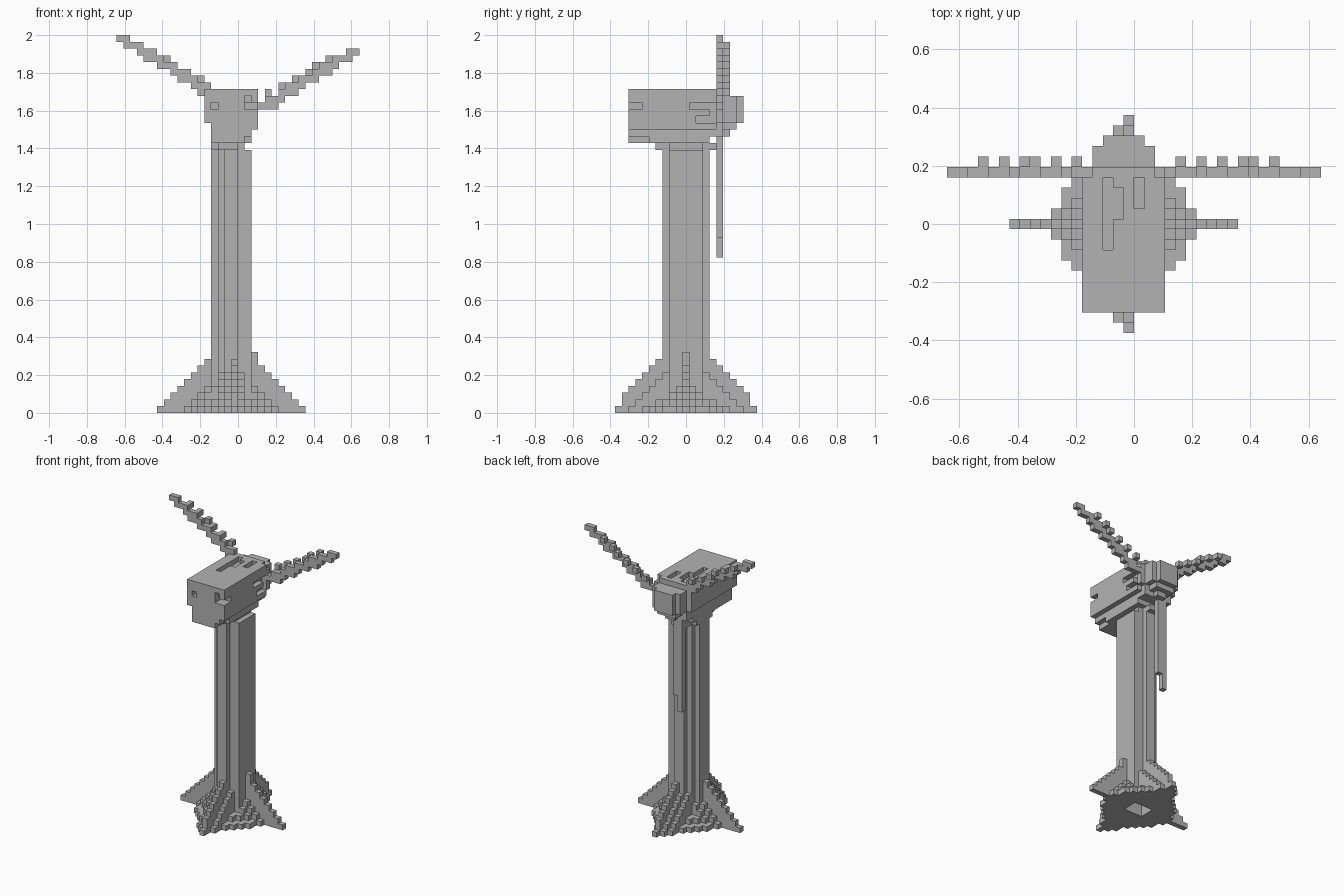
import bpy, bmesh
from mathutils import Vector

V = 1 / 28  # cell size

if "Cube" in bpy.data.objects:
    bpy.data.objects.remove(bpy.data.objects["Cube"], do_unlink=True)

grey = bpy.data.materials.new("plain grey")
grey.use_nodes = True
grey.diffuse_color = (0.45, 0.45, 0.45, 1)
grey.node_tree.nodes["Principled BSDF"].inputs["Base Color"].default_value = grey.diffuse_color


def box(xs, ys, zs):
    """Cells in half-open x, y and z ranges."""
    return {(x, y, z) for x in range(*xs) for y in range(*ys) for z in range(*zs)}


def build(name, cells):
    """Skin a set of cells with its exposed faces, then merge flat areas."""
    bm = bmesh.new()
    verts = {}

    def vert(p):
        key = tuple(p)
        if key not in verts:
            verts[key] = bm.verts.new((p[0] * V, (p[1] - 0.5) * V, p[2] * V))
        return verts[key]

    for cell in sorted(cells):
        for axis in range(3):
            for side in (0, 1):
                near = list(cell)
                near[axis] += 2 * side - 1
                if tuple(near) in cells:
                    continue
                u, w = [0, 0, 0], [0, 0, 0]
                u[(axis + 1) % 3] = w[(axis + 2) % 3] = 1
                start = list(cell)
                start[axis] += side
                a, u, w = (tuple(t) for t in (start, u, w))
                loop = [[a[i] + s * u[i] + t * w[i] for i in range(3)]
                        for s, t in ((0, 0), (1, 0), (1, 1), (0, 1))]
                if not side:
                    loop.reverse()
                bm.faces.new([vert(p) for p in loop])
    bmesh.ops.dissolve_limit(bm, angle_limit=0.01, verts=bm.verts, edges=bm.edges)
    mesh = bpy.data.meshes.new(name)
    bm.to_mesh(mesh)
    bm.free()
    mesh.materials.append(grey)
    ob = bpy.data.objects.new(name, mesh)
    bpy.context.scene.collection.objects.link(ob)
    return ob


# Hollow tower, described by its half depth in each column
hollow = box((-3, 1), (-1, 2), (0, 39))
tower = set()
for x, d in zip(range(-4, 2), (1, 2, 3, 3, 2, 2)):
    tower |= box((x, x + 1), (-d, d + 1), (0, 39))
build("tower", tower - hollow)

# Stepped base: four thin fins around a spreading core
base = box((2, 3), (0, 1), (0, 9))
for k in range(8):
    layer = (k, k + 1)
    base |= box((k - 12, 10 - k), (0, 1), layer)
    reach = 10 - k + (k > 1)
    base |= box((-1, 0), (-reach, reach + 1), layer)
    for hx, hy in ((7, 1), (6, 3), (5, 4), (4, 5), (3, 6), (2, 8), (1, 9)):
        hx, hy = max(hx - k, min(hx, 2)), max(hy - k, min(hy, 2))
        base |= box((-1 - hx, hx - 1), (-hy, hy + 1), layer)
build("base", base - tower - hollow)

# Neck between tower and housing
build("neck", box((-4, 1), (-2, 3), (39, 40)) | box((-3, 0), (-4, 5), (39, 40)))

# Housing with a narrowing underside
housing = box((-5, 3), (-8, 5), (43, 48)) | box((-4, 3), (-8, 5), (42, 43))
housing |= box((-4, 2), (-8, 5), (41, 42)) | box((-4, 1), (-8, 4), (40, 41))
housing |= box((1, 2), (-5, 4), (40, 41))
# Slots in the roof
housing -= box((-3, -2), (-2, 5), (47, 48)) | box((-2, -1), (1, 4), (47, 48))
housing -= box((0, 1), (2, 5), (47, 48))
# Grooves in the left side
housing -= box((2, 3), (1, 5), (45, 46)) | box((2, 3), (4, 5), (44, 45))
housing -= box((2, 3), (2, 5), (43, 44))
# Front corner notch and small front hole
housing -= box((1, 3), (-8, -6), (45, 46)) | box((1, 2), (-8, -7), (46, 47))
housing -= box((-4, -3), (-8, -7), (45, 46))
build("housing", housing)

# Rounded hub tapering to the back
hub = box((-4, 2), (5, 6), (41, 48)) | box((-5, 3), (5, 6), (43, 47))
hub |= box((-4, 2), (6, 8), (43, 47)) | box((-3, 1), (6, 8), (42, 47))
hub |= box((-2, 0), (6, 7), (41, 42)) | box((-3, 1), (8, 9), (43, 47))
build("hub", hub)


# Upper blades: rows stepping outward, with a ragged back edge
def blade(name, side, top, teeth):
    cells = set()
    for r in range(9):
        start = -18 + int(1.6 * r)
        for x in range(start, start + (3 if r else 2)):
            cells.add((x if side < 0 else -1 - x, 5, top - r))
    for r, x in enumerate(teeth):
        cells.add((x, 6, top - 1 - r))
    build(name, cells - hub)


blade("right_blade", -1, 55, (-15, -13, -11, -10, -8, -6))
blade("left_blade", 1, 53, (13, 11, 10, 8, 6, 4))

# Hanging blade
build("lower_blade", box((-3, -2), (5, 6), (23, 41)) | box((-2, -1), (5, 6), (26, 41)))
